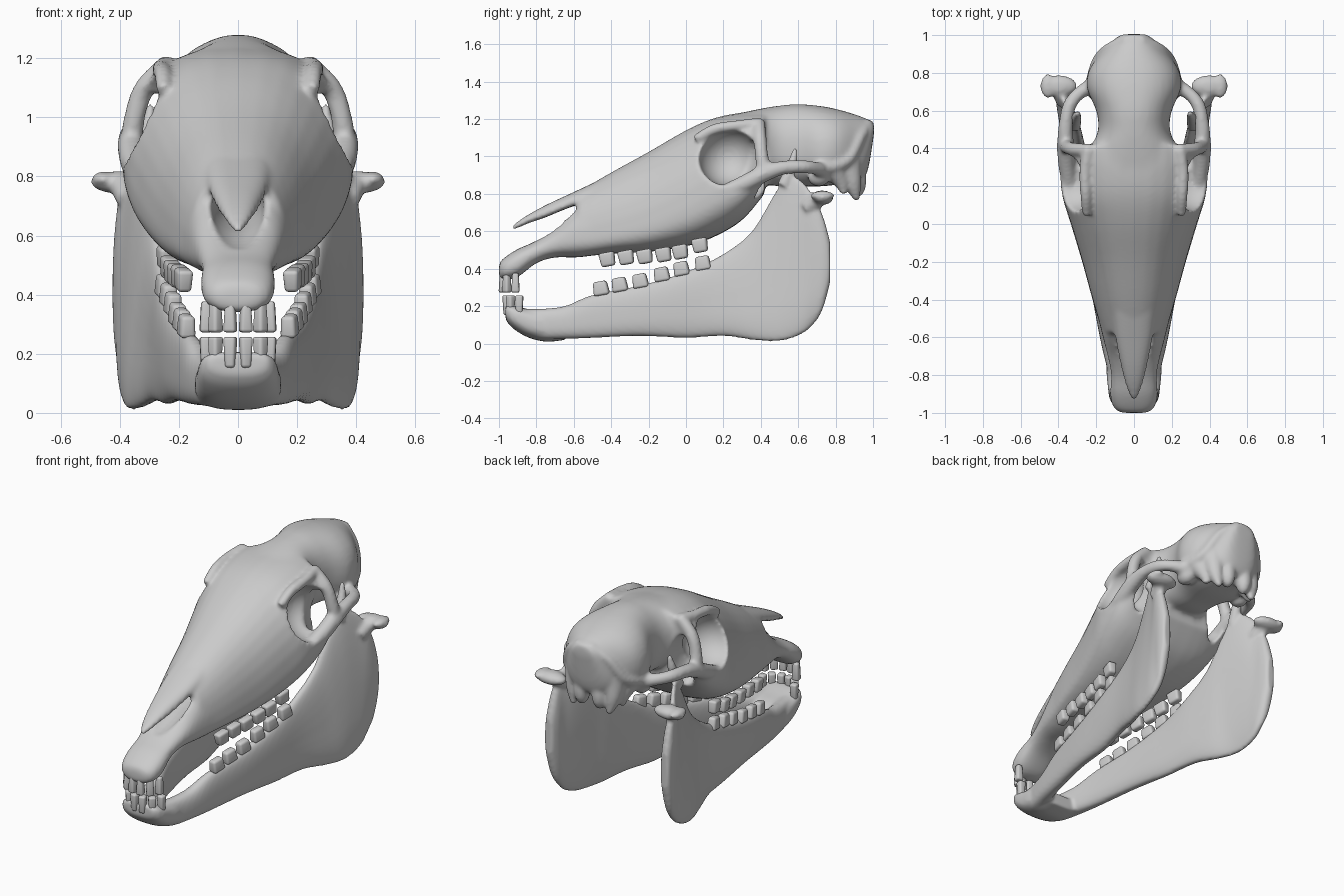
import bpy, bmesh
from math import cos, sin, pi, radians
from mathutils import Vector, Matrix

if "Cube" in bpy.data.objects:
    bpy.data.objects.remove(bpy.data.objects["Cube"], do_unlink=True)

bone = bpy.data.materials.new("grey_bone")
bone.use_nodes = True
bone.diffuse_color = (0.6, 0.6, 0.6, 1)
bone.node_tree.nodes["Principled BSDF"].inputs["Base Color"].default_value = bone.diffuse_color
VOXEL = 0.011


def spline(rows, n=5):
    """Catmull-Rom interpolation through tuples of any length."""
    out = []
    for i in range(len(rows) - 1):
        a, b, c, d = (rows[max(0, min(len(rows) - 1, i + k))] for k in (-1, 0, 1, 2))
        for j in range(n):
            t = j / n
            out.append([q + 0.5 * t * (r - p + t * (2 * p - 5 * q + 4 * r - s + t * (3 * (q - r) + s - p)))
                        for p, q, r, s in zip(a, b, c, d)])
    return out + [list(rows[-1])]


def skin(bm, rings):
    loops = [[bm.verts.new(p) for p in ring] for ring in rings]
    n = len(loops[0])
    for a, b in zip(loops, loops[1:]):
        for i in range(n):
            bm.faces.new((a[i], a[(i + 1) % n], b[(i + 1) % n], b[i]))
    bm.faces.new(loops[0][::-1])
    bm.faces.new(loops[-1])


def loft(bm, rows, side=1, top=2.5, base=2.5, n=32):
    """Rows hold y, half width, bottom, widest height, top, and optional x centre and lean."""
    rings = []
    for row in spline(rows):
        y, w, low, mid, high = row[:5]
        cx, lean = row[5:7] if len(row) > 5 else (0, 0)
        ring = []
        for i in range(n):
            c, s = cos(2 * pi * i / n), sin(2 * pi * i / n)
            power = 2 / (top if s > 0 else base)
            x = abs(c) ** power * (1 if c > 0 else -1) * w
            dz = abs(s) ** power * (high - mid if s > 0 else low - mid)
            ring.append((side * (cx + x + lean * dz), y, mid + dz))
        rings.append(ring)
    skin(bm, rings)


def tube(bm, path, side=1, n=14):
    """Path holds x, y, z and radius."""
    pts = spline(path)
    rings = []
    for i, p in enumerate(pts):
        d = Vector(pts[min(i + 1, len(pts) - 1)][:3]) - Vector(pts[max(i - 1, 0)][:3])
        rot = d.to_track_quat('Z', 'Y')
        ring = [Vector(p[:3]) + rot @ Vector((cos(2 * pi * k / n), sin(2 * pi * k / n), 0)) * p[3] for k in range(n)]
        rings.append([(side * v.x, v.y, v.z) for v in ring])
    skin(bm, rings)


def ball(bm, centre, radii, side=1):
    m = Matrix.Translation((centre[0] * side, centre[1], centre[2])) @ Matrix.Diagonal((*radii, 1))
    bmesh.ops.create_uvsphere(bm, u_segments=32, v_segments=18, radius=1, matrix=m)


def make(name, bm):
    bmesh.ops.recalc_face_normals(bm, faces=bm.faces[:])
    me = bpy.data.meshes.new(name)
    bm.to_mesh(me)
    bm.free()
    ob = bpy.data.objects.new(name, me)
    bpy.context.collection.objects.link(ob)
    return ob


def remesh(ob, size):
    m = ob.modifiers.new("merge", 'REMESH')
    m.mode, m.voxel_size = 'VOXEL', size


def bake(ob):
    bpy.context.view_layer.update()
    dg = bpy.context.evaluated_depsgraph_get()
    me = bpy.data.meshes.new_from_object(ob.evaluated_get(dg))
    ob.modifiers.clear()
    ob.data = me


def finish(ob, rounds):
    remesh(ob, VOXEL)
    m = ob.modifiers.new("soften", 'SMOOTH')
    m.factor, m.iterations = 0.5, rounds
    bake(ob)
    ob.data.materials.clear()
    ob.data.materials.append(bone)
    ob.data.shade_smooth()


# Solid mass of the skull: face, muzzle bone, braincase
bm = bmesh.new()
loft(bm, [(-.58, .165, .46, .55, .81), (-.4, .22, .48, .58, .915), (-.2, .275, .49, .63, 1.025),
          (0, .335, .52, .72, 1.14), (.15, .38, .57, .81, 1.205), (.3, .392, .66, .87, 1.235),
          (.42, .37, .80, .94, 1.24)], top=2.25, base=2.7)
loft(bm, [(-1.0, .07, .35, .40, .43), (-.97, .11, .34, .40, .46), (-.9, .127, .355, .43, .505),
          (-.8, .122, .43, .49, .55), (-.7, .14, .46, .53, .62), (-.6, .165, .46, .55, .73),
          (-.5, .19, .47, .56, .80)])
loft(bm, [(.3, .27, .92, 1.06, 1.235), (.41, .225, .86, 1.06, 1.258), (.5, .19, .84, 1.05, 1.272),
          (.6, .20, .84, 1.05, 1.28), (.72, .25, .84, 1.03, 1.27), (.82, .235, .85, 1.04, 1.25),
          (.92, .165, .86, 1.03, 1.22), (.97, .115, .92, 1.06, 1.2), (1.005, .07, 1.12, 1.16, 1.19)], top=2.2)
core = make("skull", bm)
remesh(core, 0.016)

# Eye sockets, openings behind them, and nasal passage
bm = bmesh.new()
for s in (1, -1):
    ball(bm, (.345, .225, 1.0), (.185, .16, .158), s)
    ball(bm, (.27, .43, .93), (.07, .14, .17), s)
tube(bm, [(0, -1.0, .60, .05), (0, -.8, .635, .085), (0, -.6, .70, .092), (0, -.35, .72, .06)])
cutter = make("socket_cutter", bm)
cutter.hide_render = True
remesh(cutter, 0.016)
bake(cutter)
cut = core.modifiers.new("sockets", 'BOOLEAN')
cut.operation, cut.solver, cut.object = 'DIFFERENCE', 'EXACT', cutter
bake(core)
bpy.data.objects.remove(cutter, do_unlink=True)

# Slender bones added to the skull
bm = bmesh.new()
bm.from_mesh(core.data)
loft(bm, [(-.925, .016, .605, .62, .635), (-.85, .045, .64, .655, .685), (-.75, .07, .675, .69, .74),
          (-.6, .1, .735, .75, .81), (-.45, .12, .77, .80, .88)])
for s in (1, -1):
    # cheek arch, brow, and bar behind the eye
    tube(bm, [(.33, .12, .78, .03), (.355, .3, .85, .045), (.362, .42, .91, .046), (.362, .52, .94, .038),
              (.34, .63, .945, .036), (.28, .70, .935, .036), (.19, .74, .92, .05)], s)
    tube(bm, [(.25, .05, 1.09, .025), (.255, .15, 1.145, .03), (.26, .28, 1.165, .03), (.24, .40, 1.175, .035)], s)
    tube(bm, [(.23, .39, 1.185, .035), (.315, .395, 1.10, .036), (.35, .405, 1.0, .036), (.362, .42, .9, .04)], s)
    # rear crest
    tube(bm, [(.03, .975, 1.18, .025), (.13, .93, 1.1, .03), (.19, .86, .98, .035), (.22, .74, .94, .04)], s)
    # bony points and neck joint under the rear of the skull
    tube(bm, [(.12, .86, .97, .08), (.13, .89, .86, .05), (.12, .915, .765, .016)], s)
    tube(bm, [(.16, .80, .92, .07), (.16, .83, .86, .04), (.16, .845, .80, .016)], s)
    ball(bm, (.2, .71, .89), (.05, .06, .05), s)
    ball(bm, (.06, .915, .87), (.045, .05, .09), s)
bpy.data.objects.remove(core, do_unlink=True)
finish(make("skull", bm), 9)

# Lower jaw: two flaring blades, coronoid points and hinge heads, joined by the chin
bm = bmesh.new()
for s in (1, -1):
    loft(bm, [(-.92, .05, .10, .15, .19, .07, 0), (-.8, .05, .03, .10, .185, .085, 0),
              (-.65, .05, .025, .10, .20, .12, 0), (-.5, .045, .03, .12, .26, .155, 0),
              (-.25, .045, .04, .15, .31, .20, 0), (0, .045, .03, .18, .385, .236, 0),
              (.2, .045, .04, .20, .48, .268, -.06), (.35, .042, .02, .20, .60, .305, -.09),
              (.46, .038, .01, .25, .78, .335, -.09), (.54, .037, .02, .30, .90, .352, -.07),
              (.62, .037, .05, .30, .87, .37, -.04), (.68, .037, .10, .35, .79, .38, 0),
              (.73, .037, .18, .40, .69, .388, 0), (.77, .026, .32, .42, .55, .392, 0)], s)
    tube(bm, [(.315, .52, .84, .035), (.305, .565, .95, .028), (.295, .585, 1.045, .012)], s)
    tube(bm, [(.37, .64, .72, .04), (.385, .69, .76, .045), (.40, .73, .785, .04)], s)
    ball(bm, (.40, .73, .78), (.098, .058, .038), s)
    ball(bm, (.455, .73, .79), (.04, .064, .026), s)
loft(bm, [(-.965, .10, .13, .17, .205), (-.93, .128, .085, .15, .205), (-.85, .14, .035, .11, .185),
          (-.75, .145, .01, .08, .16), (-.64, .12, .02, .05, .09)], top=3.5)
finish(make("lower_jaw", bm), 5)


# Teeth
def tooth(bm, place, size, turn=0, tilt=0, taper=0.85, up=1):
    t = bmesh.new()
    bmesh.ops.create_cube(t, size=1)
    for v in t.verts:
        k = taper if v.co.z * up > 0 else 1
        v.co = Vector((v.co.x * k * size[0], v.co.y * k * size[1], v.co.z * size[2]))
    bmesh.ops.bevel(t, geom=t.edges[:], offset=min(size) * .25, segments=3, profile=.5, affect='EDGES')
    turned = Matrix.Rotation(turn, 4, 'Z') @ Matrix.Rotation(tilt, 4, 'X')
    bmesh.ops.transform(t, matrix=Matrix.Translation(place) @ turned, verts=t.verts[:])
    me = bpy.data.meshes.new("tooth")
    t.to_mesh(me)
    t.free()
    bm.from_mesh(me)
    bpy.data.meshes.remove(me)


def tooth_row(name, cheek, x_start, lean, up, z_front, y_front):
    bm = bmesh.new()
    for s in (1, -1):
        for i, (y, z) in enumerate(cheek):
            tooth(bm, (s * (x_start + lean * i), y, z), (.055, .085, .075), -s * .2, .18, .85, up)
        for angle in (14, 45, 85):
            a = radians(angle)
            place = (s * .108 * sin(a), y_front - .075 * cos(a), z_front)
            tooth(bm, place, (.044, .045, .105), s * a, 0, .75, -up)
    ob = make(name, bm)
    ob.data.materials.append(bone)
    bpy.ops.object.select_all(action='DESELECT')
    ob.select_set(True)
    bpy.context.view_layer.objects.active = ob
    bpy.ops.object.shade_smooth_by_angle(angle=radians(40))


tooth_row("upper_teeth", [(-.42, .45), (-.32, .46), (-.22, .465), (-.12, .475), (-.03, .49), (.075, .525)],
          .185, .012, -1, .325, -.905)
tooth_row("lower_teeth", [(-.455, .295), (-.355, .315), (-.245, .335), (-.13, .37), (-.025, .40), (.09, .43)],
          .175, .015, 1, .205, -.885)
